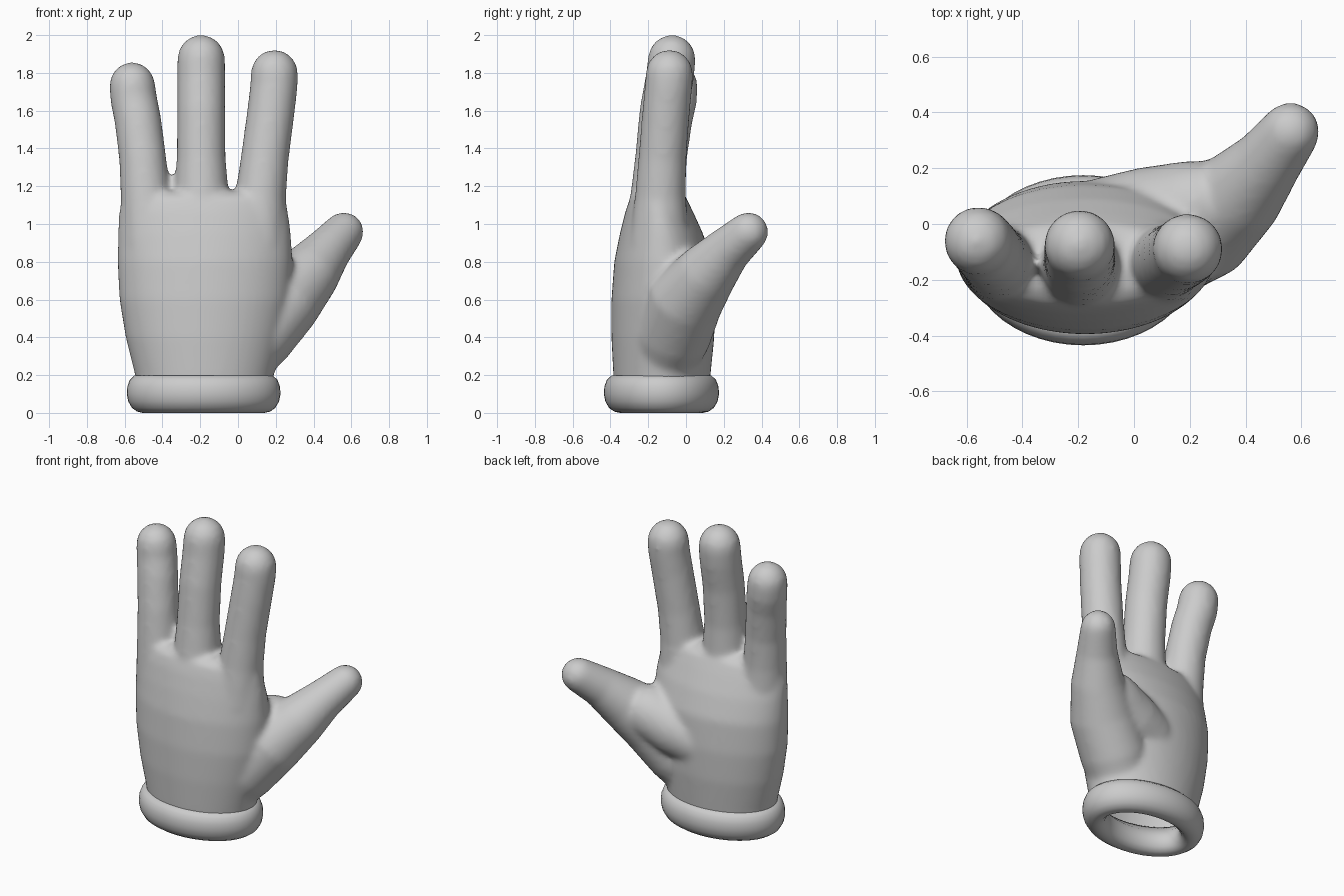
import bpy, bmesh, math
from mathutils import Vector

if "Cube" in bpy.data.objects:
    bpy.data.objects.remove(bpy.data.objects["Cube"])

mat = bpy.data.materials.new("glove_grey")
mat.diffuse_color = (0.6, 0.6, 0.6, 1)
mat.use_nodes = True
mat.node_tree.nodes["Principled BSDF"].inputs["Base Color"].default_value = mat.diffuse_color


def make_object(name, bm):
    bmesh.ops.recalc_face_normals(bm, faces=bm.faces)
    mesh = bpy.data.meshes.new(name)
    bm.to_mesh(mesh)
    bm.free()
    obj = bpy.data.objects.new(name, mesh)
    bpy.context.collection.objects.link(obj)
    mesh.materials.append(mat)
    return obj


def bridge(bm, rings):
    n = len(rings[0])
    for a, b in zip(rings, rings[1:]):
        for i in range(n):
            j = (i + 1) % n
            bm.faces.new((a[i], a[j], b[j], b[i]))


def ellipse(bm, cx, cy, z, rx, ry, n=48):
    return [bm.verts.new((cx + rx * math.cos(t), cy + ry * math.sin(t), z))
            for t in (2 * math.pi * i / n for i in range(n))]


def limb(bm, nodes, n=24):
    """Round tube through (x, y, z, radius) nodes with domed ends."""
    pts = [Vector(p[:3]) for p in nodes]
    rad = [p[3] for p in nodes]
    rows = []
    first = (pts[1] - pts[0]).normalized()
    last = (pts[-1] - pts[-2]).normalized()
    angles = [math.radians(a) for a in (85, 65, 45, 22)]
    for a in angles:
        rows.append((pts[0] - first * rad[0] * math.sin(a), rad[0] * math.cos(a), first))
    for i, p in enumerate(pts):
        d = (pts[min(i + 1, len(pts) - 1)] - pts[max(i - 1, 0)]).normalized()
        rows.append((p, rad[i], d))
    for a in reversed(angles):
        rows.append((pts[-1] + last * rad[-1] * math.sin(a), rad[-1] * math.cos(a), last))
    rings = []
    for c, r, d in rows:
        u = d.cross(Vector((0.6, -0.8, 0))).normalized()
        v = d.cross(u)
        rings.append([bm.verts.new(c + r * (u * math.cos(t) + v * math.sin(t)))
                      for t in (2 * math.pi * k / n for k in range(n))])
    bridge(bm, rings)
    bm.faces.new(rings[0])
    bm.faces.new(rings[-1])


# Palm: stacked ellipses as z, x min, x max, y min, y max
bm = bmesh.new()
palm = [(0.03, -0.52, 0.16, -0.37, 0.11), (0.2, -0.545, 0.19, -0.385, 0.13),
        (0.4, -0.595, 0.24, -0.395, 0.15), (0.6, -0.628, 0.28, -0.395, 0.155),
        (0.8, -0.638, 0.29, -0.38, 0.14), (0.95, -0.635, 0.28, -0.35, 0.09),
        (1.07, -0.63, 0.265, -0.32, 0.035), (1.14, -0.61, 0.25, -0.295, 0.0),
        (1.17, -0.57, 0.21, -0.25, -0.05)]
rings = [ellipse(bm, (a + b) / 2, (c + d) / 2, z, (b - a) / 2, (d - c) / 2)
         for z, a, b, c, d in palm]
bridge(bm, rings)
bm.faces.new(rings[0])
bm.faces.new(rings[-1])

# Three fingers
limb(bm, [(-0.47, -0.14, 0.9, 0.15), (-0.49, -0.135, 1.15, 0.132), (-0.505, -0.12, 1.35, 0.125),
          (-0.53, -0.09, 1.55, 0.124), (-0.552, -0.065, 1.66, 0.124), (-0.56, -0.06, 1.735, 0.122)])
limb(bm, [(-0.19, -0.15, 0.9, 0.17), (-0.192, -0.15, 1.15, 0.145), (-0.195, -0.14, 1.35, 0.13),
          (-0.195, -0.118, 1.6, 0.128), (-0.195, -0.085, 1.78, 0.128), (-0.195, -0.075, 1.875, 0.127)])
limb(bm, [(0.10, -0.14, 0.9, 0.16), (0.12, -0.135, 1.15, 0.135), (0.142, -0.125, 1.35, 0.127),
          (0.175, -0.105, 1.6, 0.126), (0.19, -0.092, 1.73, 0.126), (0.193, -0.088, 1.797, 0.126)])

# Thumb and the muscle at its root
limb(bm, [(0.02, -0.11, 0.32, 0.19), (0.1, -0.07, 0.42, 0.205), (0.25, 0.0, 0.6, 0.20),
          (0.385, 0.115, 0.745, 0.162), (0.48, 0.225, 0.865, 0.125), (0.56, 0.33, 0.957, 0.107)])
limb(bm, [(-0.1, 0.0, 0.58, 0.17), (0.05, 0.02, 0.63, 0.185), (0.22, 0.06, 0.7, 0.17)])

# Fuse into one skin, soften the joins
hand = make_object("glove_hand", bm)
m = hand.modifiers.new("fuse", 'REMESH')
m.mode = 'VOXEL'
m.voxel_size = 0.018
m = hand.modifiers.new("soften", 'SMOOTH')
m.factor = 0.5
m.iterations = 9
deps = bpy.context.evaluated_depsgraph_get()
fused = bpy.data.meshes.new_from_object(hand.evaluated_get(deps))
hand.modifiers.clear()
hand.data = fused

# Open the wrist inside the cuff
bm = bmesh.new()
bm.from_mesh(fused)
bmesh.ops.bisect_plane(bm, geom=bm.verts[:] + bm.edges[:] + bm.faces[:],
                       plane_co=(0, 0, 0.12), plane_no=(0, 0, 1), clear_inner=True)
bm.to_mesh(fused)
bm.free()
fused.materials.clear()
fused.materials.append(mat)

# Rolled cuff: profile of inward offset and height, swept round the wrist
profile = [(0.075, 0.2), (0.04, 0.197), (0.016, 0.175), (0.003, 0.14), (0, 0.1), (0.008, 0.06),
           (0.028, 0.026), (0.055, 0.007), (0.085, 0.0), (0.115, 0.008), (0.138, 0.03),
           (0.15, 0.065), (0.15, 0.1), (0.135, 0.14), (0.1, 0.175)]
bm = bmesh.new()
rings = [ellipse(bm, -0.182, -0.13, z, 0.407 - d, 0.305 - d) for d, z in profile]
bridge(bm, rings + rings[:1])
cuff = make_object("rolled_cuff", bm)

for obj in (hand, cuff):
    bpy.ops.object.select_all(action='DESELECT')
    obj.select_set(True)
    bpy.context.view_layer.objects.active = obj
    bpy.ops.object.shade_smooth_by_angle(angle=math.radians(60))
